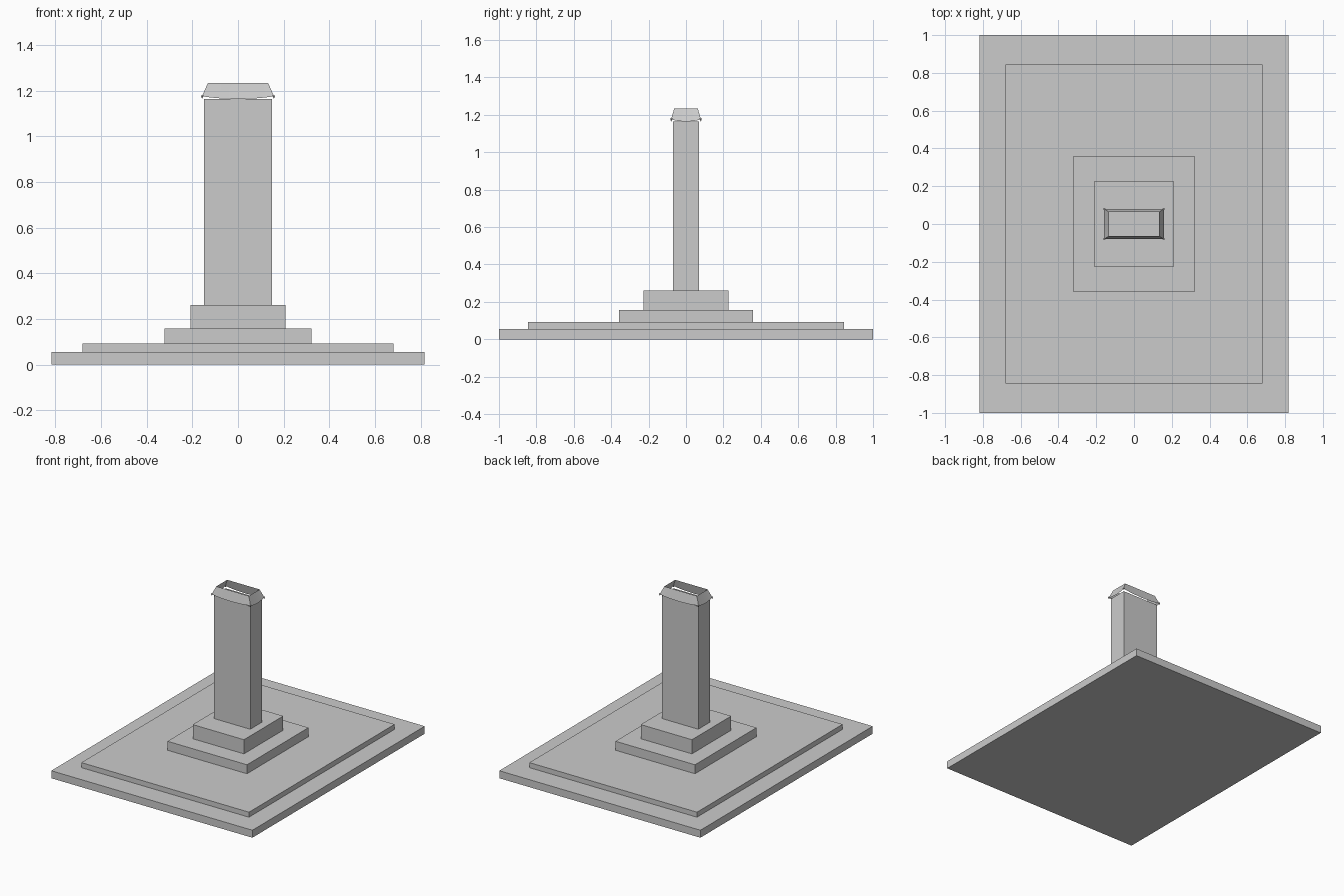
import bpy, bmesh
from mathutils import Matrix

if "Cube" in bpy.data.objects:
    bpy.data.objects.remove(bpy.data.objects["Cube"])


def mesh_object(name, bm):
    me = bpy.data.meshes.new(name)
    bm.to_mesh(me)
    bm.free()
    ob = bpy.data.objects.new(name, me)
    bpy.context.collection.objects.link(ob)
    return ob


def box(name, hx, hy, z0, z1, open_top=False):
    bm = bmesh.new()
    bmesh.ops.create_cube(bm, size=1, matrix=Matrix.Translation((0, 0, (z0 + z1) / 2))
                          @ Matrix.Diagonal((2 * hx, 2 * hy, z1 - z0, 1)))
    if open_top:
        bm.normal_update()
        bmesh.ops.delete(bm, geom=[f for f in bm.faces if abs(f.normal.z) > 0.9],
                         context='FACES')
    return mesh_object(name, bm)


# Stepped platform
for name, hx, hy, z0, z1 in [
    ("platform_lower", 0.817, 1.0, 0, 0.055),
    ("platform_upper", 0.681, 0.845, 0.055, 0.092),
    ("plinth_lower", 0.323, 0.357, 0.092, 0.158),
    ("plinth_upper", 0.208, 0.228, 0.158, 0.262),
]:
    box(name, hx, hy, z0, z1)

# Hollow pillar
box("pillar", 0.148, 0.069, 0.262, 1.165, open_top=True)

# Flared eave skirt, open at the top, lower edge rising towards the corners
TOP = (0.132, 0.063, 1.234)
LOW = (0.158, 0.080)
STEPS = [-1, -0.75, -0.5, 0, 0.5, 0.75, 1]


def ring(hx, hy, z, lift):
    pts = []
    for a, b in (((-1, -1), (1, -1)), ((1, -1), (1, 1)), ((1, 1), (-1, 1)), ((-1, 1), (-1, -1))):
        for s in STEPS[:-1]:
            t = (s + 1) / 2
            pts.append(((a[0] + (b[0] - a[0]) * t) * hx,
                        (a[1] + (b[1] - a[1]) * t) * hy, z + lift * s * s))
    return pts


bm = bmesh.new()
low = [bm.verts.new(p) for p in ring(*LOW, 1.164, 0.012)]
high = [bm.verts.new(p) for p in ring(*TOP, 0)]
n = len(low)
for i in range(n):
    j = (i + 1) % n
    bm.faces.new((low[i], low[j], high[j], high[i]))
roof = mesh_object("roof_skirt", bm)
for p in roof.data.polygons:
    p.use_smooth = True
roof.data.set_sharp_from_angle(angle=0.6)

# Small drops hanging at the four corners
bm = bmesh.new()
for sx in (-1, 1):
    for sy in (-1, 1):
        bmesh.ops.create_cone(bm, cap_ends=True, segments=8, radius1=0.001, radius2=0.006,
                              depth=0.015,
                              matrix=Matrix.Translation((sx * 0.157, sy * 0.079, 1.173)))
mesh_object("corner_drops", bm)
